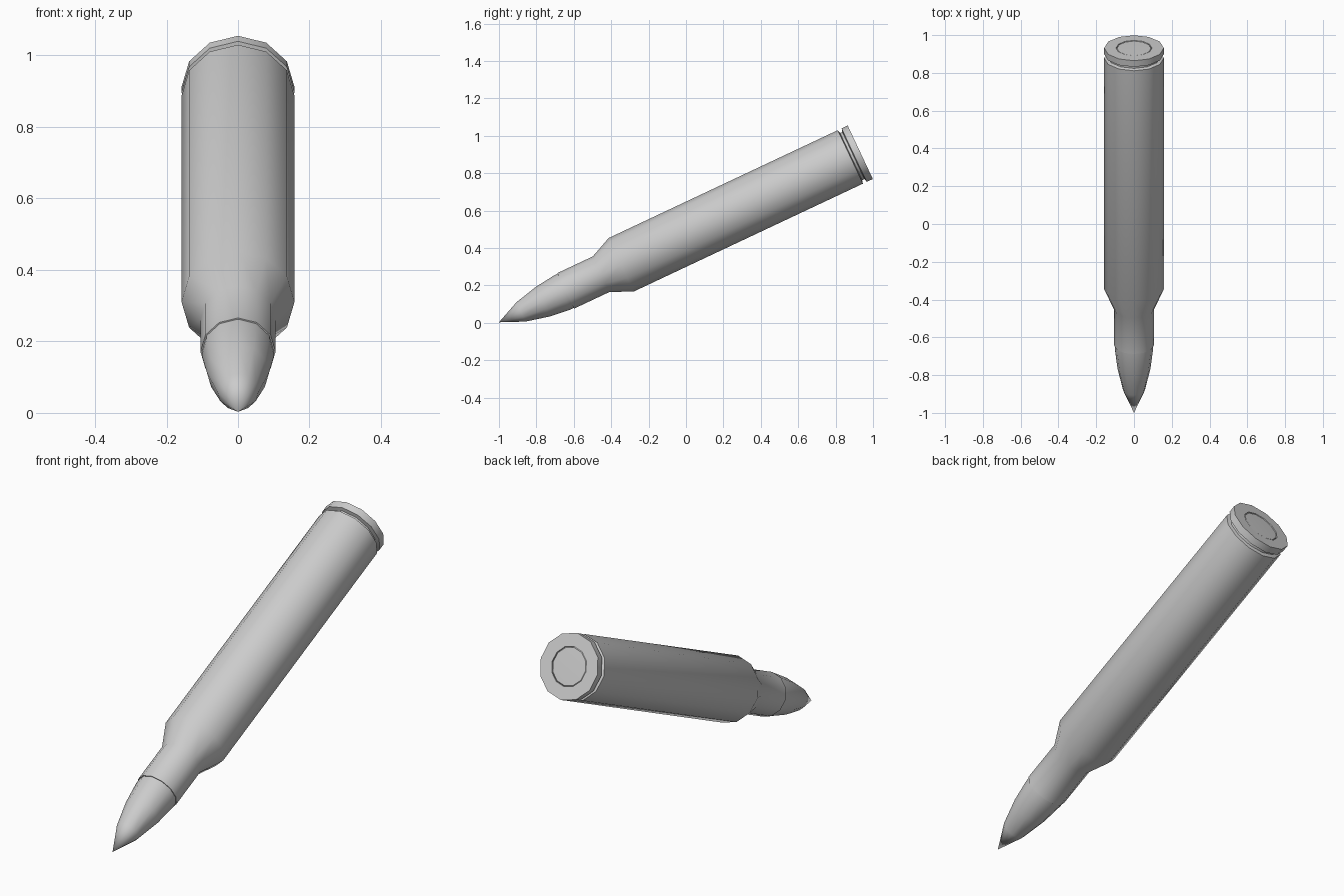
import bpy, bmesh, math
from mathutils import Vector

if "Cube" in bpy.data.objects:
    bpy.data.objects.remove(bpy.data.objects["Cube"])

TILT = math.radians(25.2)
TIP = Vector((0, -1, 0.003))
AXIS = Vector((0, math.cos(TILT), math.sin(TILT)))
UP = Vector((0, -math.sin(TILT), math.cos(TILT)))
SIDE = Vector((1, 0, 0))
N = 12


def lathe(name, profile, angle=32):
    """Spin (distance from tip, radius) points around the tilted axis."""
    bm = bmesh.new()
    rings = []
    for t, r in profile:
        c = TIP + AXIS * t
        if r == 0:
            rings.append([bm.verts.new(c)] * N)
        else:
            rings.append([bm.verts.new(c + r * (SIDE * math.cos(k * math.tau / N)
                          + UP * math.sin(k * math.tau / N))) for k in range(N)])
    for a, b in zip(rings, rings[1:]):
        for k in range(N):
            j = (k + 1) % N
            bm.faces.new(list(dict.fromkeys([a[k], a[j], b[j], b[k]])))
    bmesh.ops.recalc_face_normals(bm, faces=bm.faces)
    me = bpy.data.meshes.new(name)
    bm.to_mesh(me)
    bm.free()
    ob = bpy.data.objects.new(name, me)
    bpy.context.collection.objects.link(ob)
    bpy.context.view_layer.objects.active = ob
    ob.select_set(True)
    bpy.ops.object.shade_smooth_by_angle(angle=math.radians(angle))
    ob.select_set(False)


# pointed nose, seated just inside the case neck
lathe("pointed_nose", [(0, 0), (0.13, 0.057), (0.257, 0.087), (0.37, 0.101), (0.42, 0.101)])

# case: neck, shoulder, body, extraction groove, rim and base ring
lathe("case", [(0.394, 0.099), (0.394, 0.105), (0.604, 0.105), (0.722, 0.158),
               (2.076, 0.158), (2.081, 0.139), (2.094, 0.139), (2.099, 0.158),
               (2.135, 0.158), (2.135, 0.095), (2.131, 0.094)], 40)

# round cap in the middle of the base
lathe("base_cap", [(2.129, 0.094), (2.133, 0.09), (2.135, 0)])
